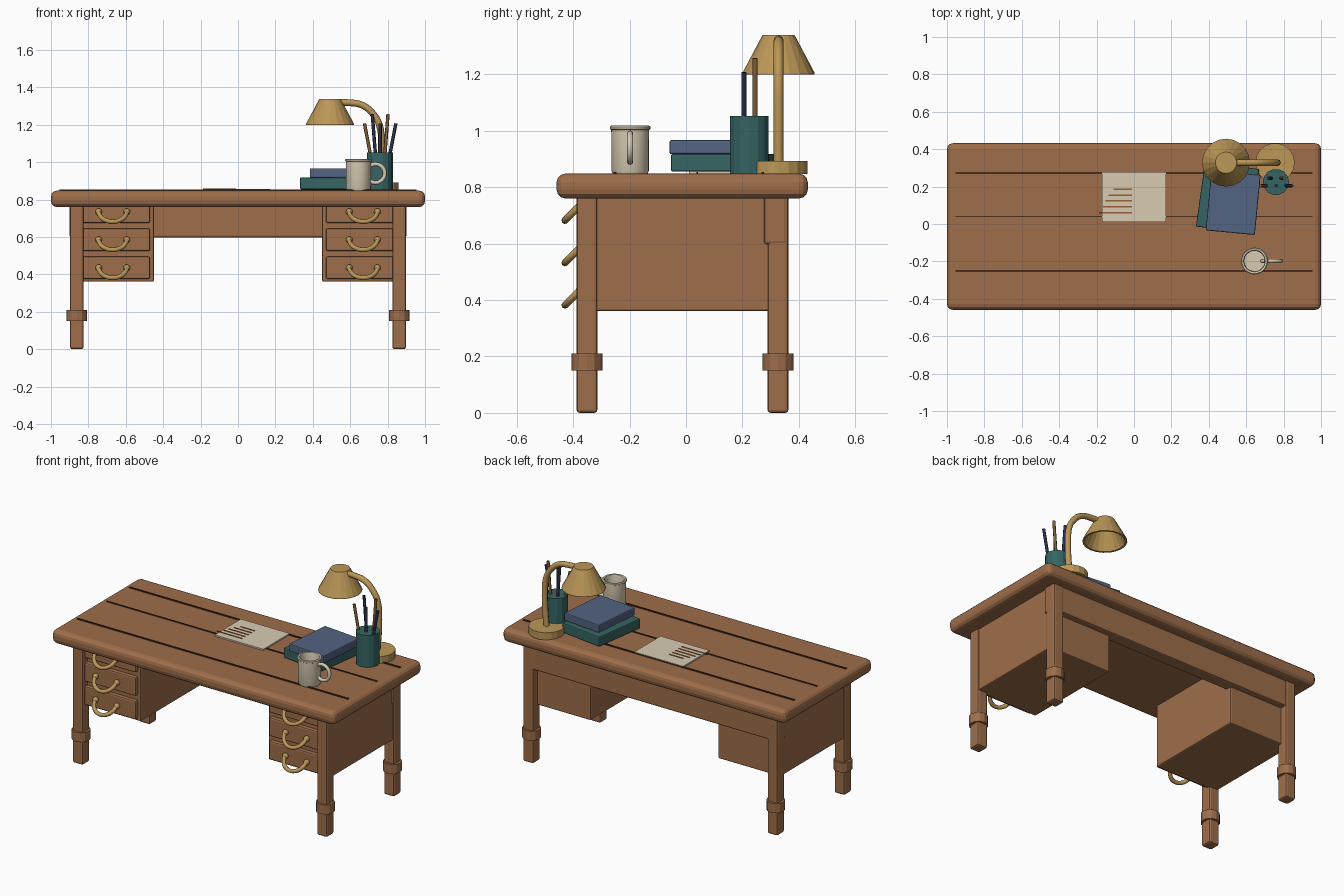
import bpy, bmesh, math
from mathutils import Vector, Matrix

if "Cube" in bpy.data.objects:
    bpy.data.objects.remove(bpy.data.objects["Cube"])


def material(name, r, g, b):
    m = bpy.data.materials.new(name)
    m.diffuse_color = (r, g, b, 1)
    m.use_nodes = True
    m.node_tree.nodes["Principled BSDF"].inputs["Base Color"].default_value = m.diffuse_color
    return m


WOOD = material("warm wood", .343, .155, .069)
DARK = material("dark groove", .064, .027, .012)
BRASS = material("brass", .50, .31, .095)
TEAL = material("teal", .036, .130, .125)
BLUE = material("slate blue", .085, .125, .225)
CREAM = material("cream", .68, .60, .45)
NAVY = material("navy", .024, .030, .065)
OCHRE = material("pencil brown", .23, .11, .035)
RUST = material("rust ink", .33, .11, .035)


def finish(bm, name, mat, smooth=None):
    bmesh.ops.recalc_face_normals(bm, faces=bm.faces)
    me = bpy.data.meshes.new(name)
    bm.to_mesh(me)
    bm.free()
    ob = bpy.data.objects.new(name, me)
    bpy.context.collection.objects.link(ob)
    me.materials.append(mat)
    if smooth:
        shade(ob, smooth)
    return ob


def shade(ob, angle):
    bpy.ops.object.select_all(action='DESELECT')
    ob.select_set(True)
    bpy.context.view_layer.objects.active = ob
    bpy.ops.object.shade_smooth_by_angle(angle=math.radians(angle))


def box(name, lo, hi, mat, bevel=0, seg=2, turn=0):
    lo, hi = Vector(lo), Vector(hi)
    bm = bmesh.new()
    bmesh.ops.create_cube(bm, size=1)
    bmesh.ops.scale(bm, vec=hi - lo, verts=bm.verts)
    if bevel:
        bmesh.ops.bevel(bm, geom=bm.edges[:], offset=bevel, segments=seg,
                        profile=.5, affect='EDGES')
    bmesh.ops.rotate(bm, matrix=Matrix.Rotation(math.radians(turn), 3, 'Z'), verts=bm.verts)
    bmesh.ops.translate(bm, vec=(lo + hi) / 2, verts=bm.verts)
    return finish(bm, name, mat)


def lathe(name, profile, centre, sides, mat, smooth=None):
    """Revolve (radius, z) points about a vertical axis."""
    bm = bmesh.new()
    vs = [bm.verts.new((r, 0, z)) for r, z in profile]
    es = [bm.edges.new(p) for p in zip(vs, vs[1:])]
    bmesh.ops.spin(bm, geom=vs + es, cent=(0, 0, 0), axis=(0, 0, 1),
                   angle=2 * math.pi, steps=sides)
    bmesh.ops.remove_doubles(bm, verts=bm.verts, dist=1e-5)
    bmesh.ops.translate(bm, vec=(centre[0], centre[1], 0), verts=bm.verts)
    return finish(bm, name, mat, smooth)


def tube(name, pts, radius, mat, cyclic=False, kind='POLY', smooth=50):
    cu = bpy.data.curves.new(name, 'CURVE')
    cu.dimensions = '3D'
    cu.bevel_depth, cu.bevel_resolution, cu.use_fill_caps = radius, 2, True
    cu.resolution_u = 6
    sp = cu.splines.new(kind)
    if kind == 'BEZIER':
        sp.bezier_points.add(len(pts) - 1)
        for bp, p in zip(sp.bezier_points, pts):
            bp.co = p
            bp.handle_left_type = bp.handle_right_type = 'AUTO'
    else:
        sp.points.add(len(pts) - 1)
        for q, p in zip(sp.points, pts):
            q.co = (*p, 1)
    sp.use_cyclic_u = cyclic
    ob = bpy.data.objects.new(name, cu)
    bpy.context.collection.objects.link(ob)
    bpy.ops.object.select_all(action='DESELECT')
    ob.select_set(True)
    bpy.context.view_layer.objects.active = ob
    bpy.ops.object.convert(target='MESH')
    ob = bpy.context.view_layer.objects.active
    ob.data.materials.clear()
    ob.data.materials.append(mat)
    shade(ob, smooth)
    return ob


# Desktop with plank grooves, and the back apron
box("desktop", (-1, -.459, .76), (1, .432, .848), WOOD, .032, 3)
for y, w in ((.272, .010), (.04, .006), (-.252, .010)):
    box("plank_groove", (-.955, y - w / 2, .845), (.955, y + w / 2, .854), DARK)
box("back_apron", (-.9, .277, .597), (.9, .358, .77), WOOD, .01)

# Legs with collars, drawer pedestals, drawers and handles on both sides
for s in (-1, 1):
    for y in (-.351, .326):
        x = s * .862
        box("leg", (x - .036, y - .037, 0), (x + .036, y + .037, .77), WOOD, .011)
        lathe("leg_collar", [(0, .15), (.055, .15), (.055, .21), (0, .21)],
              (x, y), 12, WOOD)
    cx = s * .67
    box("pedestal", (cx - .22, -.338, .361), (cx + .22, .32, .77), WOOD, .008)
    for z in (.435, .585, .735):
        box("drawer_front", (cx - .2, -.362, z - .06), (cx + .2, -.32, z + .06), WOOD, .009)
        d = math.sqrt(.5) * .075
        arc = [(cx + .075 * math.cos(a), -.376 - d * math.sin(a), z - d * math.sin(a))
               for a in (math.pi * i / 14 for i in range(15))]
        tube("drawer_handle", arc, .0125, BRASS)
        for e in (-.075, .075):
            bm = bmesh.new()
            bmesh.ops.create_uvsphere(bm, u_segments=12, v_segments=8, radius=.018,
                                      matrix=Matrix.Translation((cx + e, -.372, z)))
            finish(bm, "handle_knob", BRASS, 60)

# Sheet of paper with ruled ink strokes
box("paper", (-.172, .01, .846), (.172, .275, .857), CREAM)
for i, x in enumerate((-.11, -.135, -.152, -.165, -.187)):
    y = .187 - .032 * i
    box("ink_line", (x, y - .004, .854), (-.012, y + .004, .860), RUST)

# Stacked books
box("lower_book", (.354, -.035, .855), (.646, .315, .918), TEAL, .006, 2, -8)
box("upper_book", (.398, -.047, .917), (.662, .275, .967), BLUE, .006, 2, -5.5)

# Mug with ring handle
MUG = (.644, -.198)
lathe("mug", [(0, .848), (.062, .848), (.066, .858), (.067, 1.003), (.072, 1.006),
              (.072, 1.014), (.067, 1.018), (.058, 1.016), (.055, 1.005),
              (.054, .875), (0, .875)], MUG, 28, CREAM, 40)
ring = [(.735 + .05 * math.cos(a), MUG[1], .94 + .05 * math.sin(a))
        for a in (2 * math.pi * i / 24 for i in range(24))]
tube("mug_handle", ring, .011, CREAM, True)

# Pen cup and fanned pens
CUP = (.759, .224)
lathe("pen_cup", [(0, .846), (.07, .846), (.07, 1.052), (0, 1.052)], CUP, 14, TEAL)
for i, mat in enumerate((OCHRE, NAVY, NAVY, OCHRE, NAVY)):
    k = i - 2
    y, top = (.245, 1.257) if i % 2 else (.205, 1.207)
    tube("pen", [(.76 + .022 * k, y, 1.0), (.76 + .042 * k, y, top)], .009, mat)

# Desk lamp: base, curved arm, open conical shade
LAMP = .328
lathe("lamp_base", [(0, .846), (.105, .846), (.105, .892), (0, .892)],
      (.754, LAMP), 18, BRASS)
arm = [(.754, .87), (.767, 1.08), (.757, 1.195), (.732, 1.245), (.67, 1.302),
       (.59, 1.318), (.53, 1.315), (.49, 1.29)]
tube("lamp_arm", [(x, LAMP, z) for x, z in arm], .018, BRASS, kind='BEZIER')
lathe("lamp_shade", [(0, 1.339), (.057, 1.339), (.128, 1.205), (.128, 1.2), (.116, 1.2),
                     (.05, 1.325), (0, 1.325)], (.492, LAMP), 20, BRASS)
